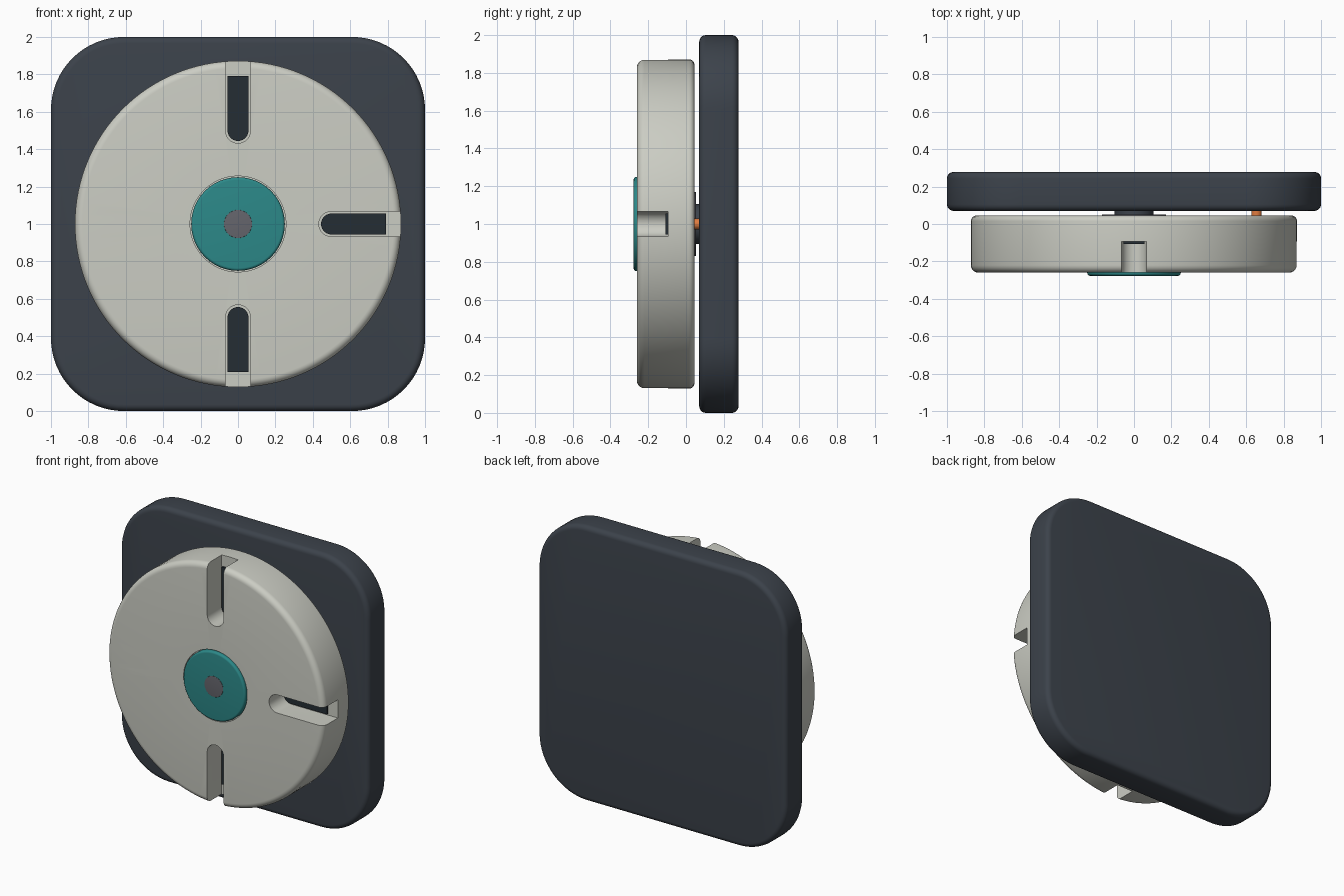
import bpy, bmesh
from math import sin, cos, pi
from mathutils import Matrix

if "Cube" in bpy.data.objects:
    bpy.data.objects.remove(bpy.data.objects["Cube"])

CZ = 1.0  # height of the wheel axis


def material(name, rgb):
    m = bpy.data.materials.new(name)
    m.diffuse_color = (*rgb, 1)
    m.use_nodes = True
    m.node_tree.nodes["Principled BSDF"].inputs["Base Color"].default_value = m.diffuse_color
    return m


DARK = material("slate", (0.045, 0.055, 0.07))
BLACK = material("dark_inlay", (0.018, 0.026, 0.034))
LIGHT = material("off_white", (0.6, 0.61, 0.55))
TEAL = material("teal", (0.025, 0.25, 0.25))
GREY = material("steel", (0.13, 0.13, 0.15))
ORANGE = material("orange", (0.75, 0.2, 0.05))


def make(name, bm, mat):
    bmesh.ops.recalc_face_normals(bm, faces=bm.faces)
    me = bpy.data.meshes.new(name)
    bm.to_mesh(me)
    bm.free()
    ob = bpy.data.objects.new(name, me)
    bpy.context.collection.objects.link(ob)
    if mat:
        me.materials.append(mat)
    return ob


def finish(ob):
    """Apply modifiers and shade smooth with sharp edges kept."""
    bpy.ops.object.select_all(action='DESELECT')
    bpy.context.view_layer.objects.active = ob
    ob.select_set(True)
    for m in list(ob.modifiers):
        bpy.ops.object.modifier_apply(modifier=m.name)
    bpy.ops.object.shade_smooth_by_angle(angle=0.6)


def prism(name, outline, y0, y1, mat, angle=0.0):
    """Extrude an outline along y, turned about the wheel axis."""
    bm = bmesh.new()
    f = bm.faces.new([bm.verts.new((x, y0, z)) for x, z in outline])
    r = bmesh.ops.extrude_face_region(bm, geom=[f])
    vs = [g for g in r["geom"] if isinstance(g, bmesh.types.BMVert)]
    bmesh.ops.translate(bm, verts=vs, vec=(0, y1 - y0, 0))
    bm.transform(Matrix.Translation((0, 0, CZ)) @ Matrix.Rotation(angle, 4, 'Y'))
    return make(name, bm, mat)


def lathe(name, profile, mat, x=0.0, n=128):
    """Spin (radius, y) points around the y axis; first and last lie on it."""
    bm = bmesh.new()
    vs = [bm.verts.new((r, y, 0)) for r, y in profile]
    es = [bm.edges.new(p) for p in zip(vs, vs[1:])]
    bmesh.ops.spin(bm, geom=vs + es, cent=(0, 0, 0), axis=(0, 1, 0),
                   angle=2 * pi, steps=n)
    bmesh.ops.remove_doubles(bm, verts=bm.verts, dist=1e-5)
    bm.transform(Matrix.Translation((x, 0, CZ)))
    return make(name, bm, mat)


def round_edge(r, y, b, front):
    """Quarter round from a flat face at y to the side at radius r."""
    s = 1 if front else -1
    pts = [(r - b + b * sin(t * pi / 12), y + s * (b - b * cos(t * pi / 12)))
           for t in range(7)]
    return pts if front else pts[::-1]


def disc(name, r, y0, y1, b, mat, x=0.0, n=64):
    prof = [(0, y0)] + round_edge(r, y0, b, True) + round_edge(r, y1, b, False) + [(0, y1)]
    ob = lathe(name, prof, mat, x, n)
    finish(ob)
    return ob


def slot_outline(w, inner, outer):
    """Radial slot along +x with a round inner end."""
    arc = [(inner + w - w * sin(i * pi / 16), w * cos(i * pi / 16)) for i in range(17)]
    return [(outer, w)] + arc + [(outer, -w)]


# Back plate with rounded corners and softened edges
R = 0.39
outline = []
for k in range(4):
    sx, sz = ((1, 1), (-1, 1), (-1, -1), (1, -1))[k]
    for i in range(17):
        a = (k + i / 16) * pi / 2
        outline.append((sx * (1 - R) + R * cos(a), sz * (1 - R) + R * sin(a)))
plate = prism("back_plate", outline, 0.07, 0.278, DARK)
bev = plate.modifiers.new("edge", 'BEVEL')
bev.width, bev.segments, bev.limit_method = 0.035, 5, 'ANGLE'
finish(plate)

# Wheel with a shallow seat for the cap
wheel = lathe("wheel", [(0, -0.23), (0.256, -0.23), (0.256, -0.26)]
              + round_edge(0.872, -0.26, 0.04, True)
              + round_edge(0.872, 0.045, 0.03, False) + [(0, 0.045)], LIGHT)

# Four radial grooves and their dark inlays
for k in range(4):
    a = k * pi / 2
    cutter = prism(f"groove_cutter_{k}", slot_outline(0.066, 0.432, 1.0), -0.4, -0.094, None, a)
    m = wheel.modifiers.new("groove", 'BOOLEAN')
    m.operation, m.solver, m.object = 'DIFFERENCE', 'EXACT', cutter
    cutter.hide_render = True
    finish(prism(f"groove_inlay_{k}", slot_outline(0.056, 0.444, 0.79), -0.108, -0.08, BLACK, a))
finish(wheel)
for ob in [o for o in bpy.data.objects if "cutter" in o.name]:
    bpy.data.objects.remove(ob)

# Centre cap and its pin
disc("centre_cap", 0.25, -0.277, -0.22, 0.015, TEAL, n=96)
disc("centre_pin", 0.075, -0.279, -0.25, 0.001, GREY)

# Hub and axle between wheel and plate
disc("rear_hub", 0.17, 0.02, 0.052, 0.003, GREY)
disc("axle", 0.105, 0.0, 0.09, 0.003, DARK)

# Small contact pin on the right
disc("contact_pin", 0.028, 0.02, 0.09, 0.003, ORANGE, x=0.655, n=32)
